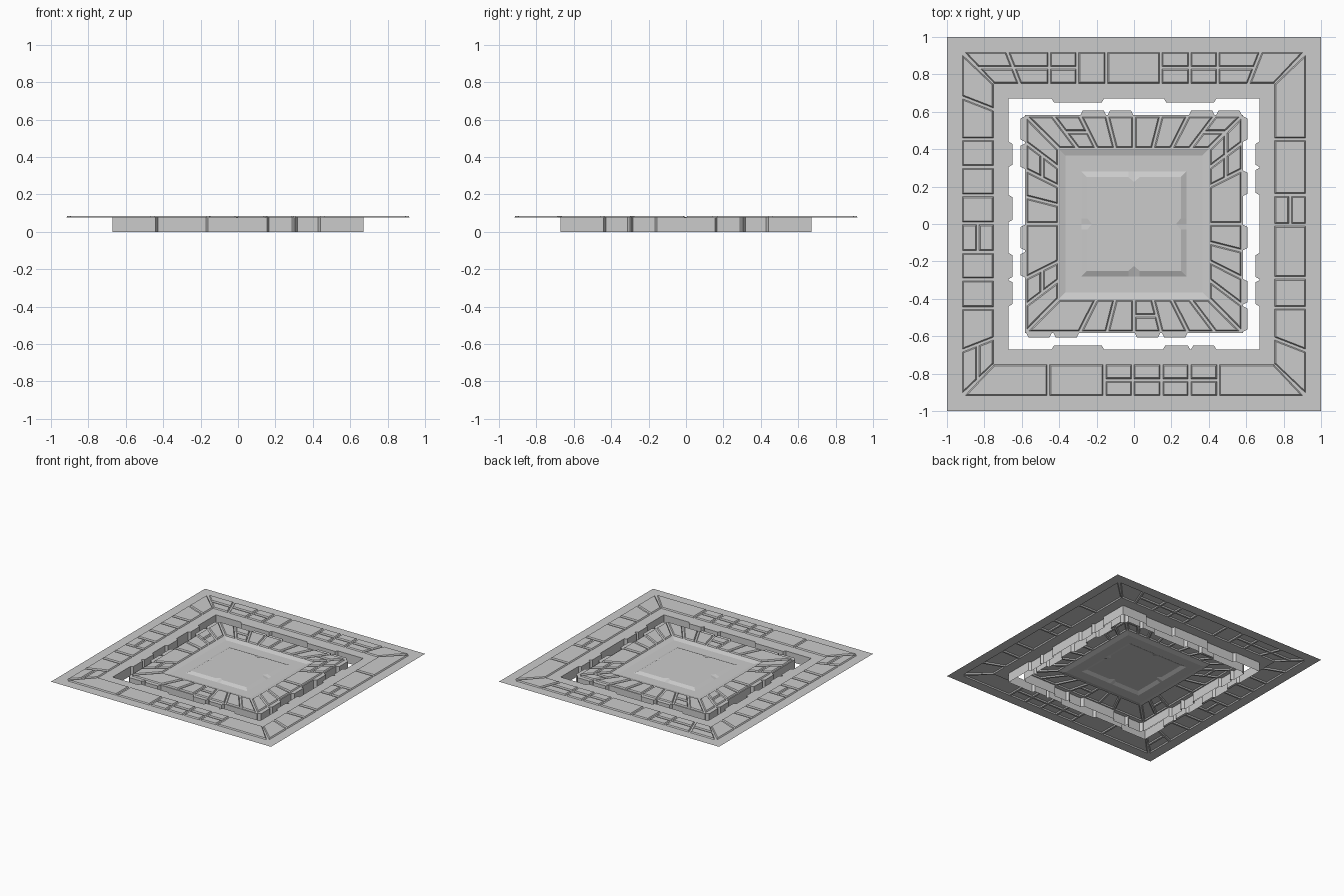
import bpy, bmesh
from mathutils import Vector
from mathutils.geometry import intersect_line_line_2d

if "Cube" in bpy.data.objects:
    bpy.data.objects.remove(bpy.data.objects["Cube"])

Z, TILE_H = 0.077, 0.009          # sheet level, stone relief
SIDES = {'T': lambda u, v: (u, v), 'R': lambda u, v: (v, u),
         'B': lambda u, v: (u, -v), 'L': lambda u, v: (-v, u)}


def square(r):
    return [(-r, -r), (r, -r), (r, r), (-r, r)]


def inset(poly, d):
    """Shrink a convex polygon by distance d (returned counter-clockwise)."""
    p = [Vector(q) for q in poly]
    if sum(a.cross(b) for a, b in zip(p, p[1:] + p[:1])) < 0:
        p.reverse()
    lines = []
    for a, b in zip(p, p[1:] + p[:1]):
        t = (b - a).normalized()
        lines.append((a + Vector((-t.y, t.x)) * d, t))
    out = []
    for i, (q, t) in enumerate(lines):
        q0, t0 = lines[i - 1]
        out.append(tuple(q0 + t0 * ((q - q0).cross(t) / t0.cross(t))))
    return out


def loop(bm, pts, z):
    return [bm.verts.new((x, y, z)) for x, y in pts]


def bridge(bm, a, b):
    n = len(a)
    for i in range(n):
        j = (i + 1) % n
        bm.faces.new((a[i], a[j], b[j], b[i]))


def stones(layout, v0, v1, to_inner):
    """Cut each side of a ring into stones; layout = boundaries + row counts."""
    out = []
    for side, (bounds, rows) in layout.items():
        f = SIDES[side]
        for a, b, n in zip(bounds, bounds[1:], rows):
            def pt(u, t):
                return f(to_inner(u) * (1 - t) + u * t, v0 + (v1 - v0) * t)
            for k in range(int(n)):
                t0, t1 = k / int(n), (k + 1) / int(n)
                out.append([pt(a, t0), pt(b, t0), pt(b, t1), pt(a, t1)])
    return out


def bumpy_square(base, bump, spans):
    """Square outline whose sides carry projecting wall stones."""
    pts = []
    for side, rev in (('B', 0), ('R', 0), ('T', 1), ('L', 1)):
        line = [(-base, base)]
        for a, b in spans[side]:
            line += [(a, base), (a + .012, bump), (b - .012, bump), (b, base)]
        line.append((base, base))
        if rev:
            line.reverse()
        pts += [SIDES[side](u, v) for u, v in line[:-1]]
    return pts


def stone_sheet(bm, borders, tiles):
    """Flat sheet between two borders with raised hollow stones; returns border loops."""
    loops = [loop(bm, b, Z) for b in borders]
    bases = [loop(bm, inset(t, .007), Z) for t in tiles]
    edges = []
    for l in loops + bases:
        edges += [bm.edges.new((l[i - 1], l[i])) for i in range(len(l))]
    bmesh.ops.triangle_fill(bm, use_beauty=True, edges=edges, normal=(0, 0, 1))
    for t, base in zip(tiles, bases):
        top = loop(bm, inset(t, .013), Z + TILE_H)
        bridge(bm, base, top)
        bm.faces.new(top)
    return loops


def finish(bm, name):
    bm.normal_update()
    for f in bm.faces:
        if f.normal.z < -1e-4:
            f.normal_flip()
    me = bpy.data.meshes.new(name)
    bm.to_mesh(me)
    bm.free()
    bpy.context.collection.objects.link(bpy.data.objects.new(name, me))


# Outer paved border with the pit wall hanging from its opening
paving = {
    'T': ((-.92, -.68, -.453, -.303, -.148, .143, .298, .448, .68, .92), '222112221'),
    'R': ((-.92, -.68, -.448, -.288, -.005, .155, .453, .92), '1111211'),
    'B': ((-.92, -.458, -.158, -.007, .147, .297, .45, .92), '1122221'),
    'L': ((-.92, -.68, -.45, -.297, -.15, .003, .153, .305, .453, .68, .92), '2111211111'),
}
slant = lambda u: u if abs(u) < .6 else (.61 + (abs(u) - .68) * .583) * (1 if u > 0 else -1)
pit_spans = {
    'T': [(-.44, -.16), (.16, .44)],
    'R': [(-.44, -.3), (-.295, -.155), (.155, .3), (.305, .44)],
    'B': [(-.44, -.16), (.155, .3), (.305, .44)],
    'L': [(-.44, -.3), (-.295, -.155), (.01, .155), (.305, .44)],
}
bm = bmesh.new()
pit = bumpy_square(.67, .65, pit_spans)
_, rim = stone_sheet(bm, [square(1), pit], stones(paving, .745, .925, slant))
bridge(bm, loop(bm, pit, 0), rim)
finish(bm, "paved_border")

# Central platform: ring of radial stones and outer wall
s = .145
ring = {
    'T': ([i * s for i in range(-4, 5)], '12111112'),
    'R': ([i * s for i in (-4, -3, -2, -1, 0, 2, 3, 4)], '1111122'),
    'B': ([i * s for i in (-4, -2, -1, 0, 1, 2, 3, 4)], '1112111'),
    'L': ([i * s for i in (-4, -3, -2, 0, 1, 2, 3, 4)], '1211121'),
}
pair = lambda *ks: [(k * s + .004, (k + 1) * s - .004) for k in ks]
wall_spans = {'T': pair(-2, -1, 2, 3), 'R': pair(-4, -3, -1, 1, 3),
              'B': pair(-4, -3, 0, 1), 'L': pair(-2, -1, 2, 3)}
bm = bmesh.new()
outline = bumpy_square(.582, .606, wall_spans)
edge, lip = stone_sheet(bm, [outline, square(.4)],
                        stones(ring, .402, .58, lambda u: u * .69))
bridge(bm, loop(bm, outline, 0), edge)

# Shallow basin inside the ring, with a raised notched panel
floor_z = Z - .011
basin = loop(bm, square(.365), floor_z)
bridge(bm, lip, basin)


def notched(r, dip):
    pts = []
    for side, g in (('B', 1), ('R', 1), ('T', -1), ('L', -1)):
        pts += [SIDES[side](g * u, v) for u, v in
                ((-r, r), (-.03, r), (0, r - dip), (.03, r))]
    return pts


foot = loop(bm, notched(.28, 0), floor_z)
top = loop(bm, notched(.25, .025), Z + .003)
edges = []
for l in (basin, foot):
    for i in range(len(l)):
        e = bm.edges.get((l[i - 1], l[i])) or bm.edges.new((l[i - 1], l[i]))
        edges.append(e)
bmesh.ops.triangle_fill(bm, use_beauty=True, edges=edges, normal=(0, 0, 1))
bridge(bm, foot, top)
bm.faces.new(top)
finish(bm, "central_platform")
